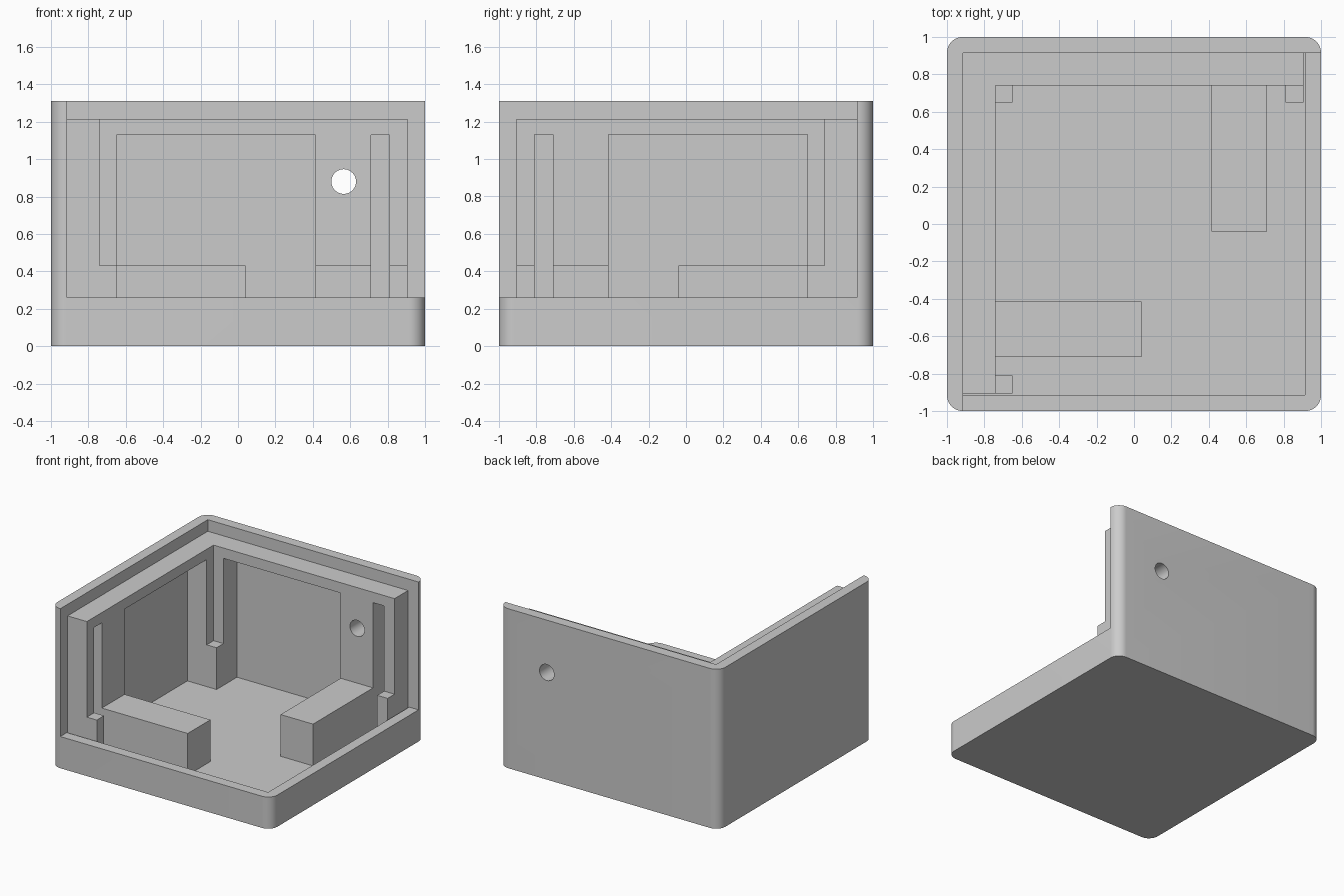
import bpy
import bmesh
import math
from mathutils import Matrix, Vector

default = bpy.data.objects.get("Cube")
if default:
    bpy.data.objects.remove(default, do_unlink=True)

grey = bpy.data.materials.new("light_grey_plastic")
grey.use_nodes = True
grey.diffuse_color = (0.6, 0.6, 0.6, 1)
grey.node_tree.nodes["Principled BSDF"].inputs["Base Color"].default_value = (0.6, 0.6, 0.6, 1)

WALL = 0.915     # inner face of the outer wall
FRAME = 0.74     # inner face of the frame
END = 0.905      # open end of the frame
FLOOR = 0.087
RIM = 0.26
SHELF = 0.43
SLOT_TOP = 1.13
FRAME_TOP = 1.215
TOP = 1.31
BURY = 0.02


def to_object(name, bm):
    bmesh.ops.recalc_face_normals(bm, faces=bm.faces)
    mesh = bpy.data.meshes.new(name)
    bm.to_mesh(mesh)
    bm.free()
    mesh.materials.append(grey)
    obj = bpy.data.objects.new(name, mesh)
    bpy.context.collection.objects.link(obj)
    return obj


def box(name, x, y, z, corner=0):
    """Box from (low, high) ranges, optionally with rounded upright edges."""
    bm = bmesh.new()
    bmesh.ops.create_cube(bm, size=1)
    for v in bm.verts:
        v.co = Vector([r[0] if c < 0 else r[1] for c, r in zip(v.co, (x, y, z))])
    if corner:
        upright = [e for e in bm.edges
                   if abs(e.verts[0].co.z - e.verts[1].co.z) > 0.1]
        bmesh.ops.bevel(bm, geom=upright, offset=corner, segments=14,
                        profile=0.5, affect='EDGES')
    return to_object(name, bm)


def swap(x, y):
    """Reflect ranges across the diagonal that joins the two walls."""
    return (-y[1], -y[0]), (-x[1], -x[0])


def pair(name, x, y, z):
    """One box by the back wall and its twin by the right wall."""
    return [box("back_" + name, x, y, z), box("right_" + name, *swap(x, y), z)]


def hole_cutter(along_x):
    bm = bmesh.new()
    bmesh.ops.create_cone(bm, cap_ends=True, segments=40, radius1=0.066,
                          radius2=0.066, depth=0.8)
    axis, place = ('Y', (-0.9, -0.565, 0.88)) if along_x else ('X', (0.565, 0.9, 0.88))
    bm.transform(Matrix.Translation(place) @ Matrix.Rotation(math.pi / 2, 4, axis))
    return to_object("hole_cutter", bm)


def carve(obj, cutters, operation='DIFFERENCE'):
    """Apply the booleans, then drop the cutters."""
    for c in cutters:
        c.hide_render = True
        mod = obj.modifiers.new("cut", 'BOOLEAN')
        mod.operation = operation
        mod.solver = 'EXACT'
        mod.object = c
    bpy.context.view_layer.update()
    graph = bpy.context.evaluated_depsgraph_get()
    mesh = bpy.data.meshes.new_from_object(obj.evaluated_get(graph))
    obj.modifiers.clear()
    obj.data = mesh
    for c in cutters:
        bpy.data.objects.remove(c, do_unlink=True)


# Outer shell: rounded tray with two tall walls and two low ones
shell = box("outer_shell", (-1, 1), (-1, 1), (0, TOP), corner=0.085)
carve(shell, [
    box("cavity", (-WALL, WALL), (-WALL, WALL), (FLOOR, 2)),
    box("opening", (-WALL, 1.2), (-1.2, WALL), (RIM, 2)),
    hole_cutter(False), hole_cutter(True)])

# Inner frame: L-shaped thickening with a ledge on top
arm_x, arm_y = (-WALL - BURY, END), (FRAME, WALL + BURY)
frame_z = (FLOOR - BURY, FRAME_TOP)
frame = box("inner_frame", arm_x, arm_y, frame_z)
carve(frame, [box("side_arm", *swap(arm_x, arm_y), frame_z)], 'UNION')

# Wide pockets, narrow slots and screw holes through the frame
cut_y, cut_z = (FRAME - 0.05, 0.96), (0, SLOT_TOP)
carve(frame, pair("pocket", (-0.65, 0.415), cut_y, cut_z)
      + pair("slot", (0.71, 0.81), cut_y, cut_z)
      + [hole_cutter(False), hole_cutter(True)])

# Support blocks and short posts standing on the floor
stand = (FLOOR - BURY, SHELF)
pair("support_block", (0.415, 0.71), (-0.04, FRAME), stand)
pair("end_post", (0.81, END), (0.65, FRAME), stand)
box("corner_post", (-FRAME, -0.65), (0.65, FRAME), stand)

# Smooth only the rounded corners and holes
bpy.ops.object.select_all(action='DESELECT')
for obj in (shell, frame):
    obj.select_set(True)
bpy.context.view_layer.objects.active = shell
bpy.ops.object.shade_smooth_by_angle(angle=math.radians(30))
